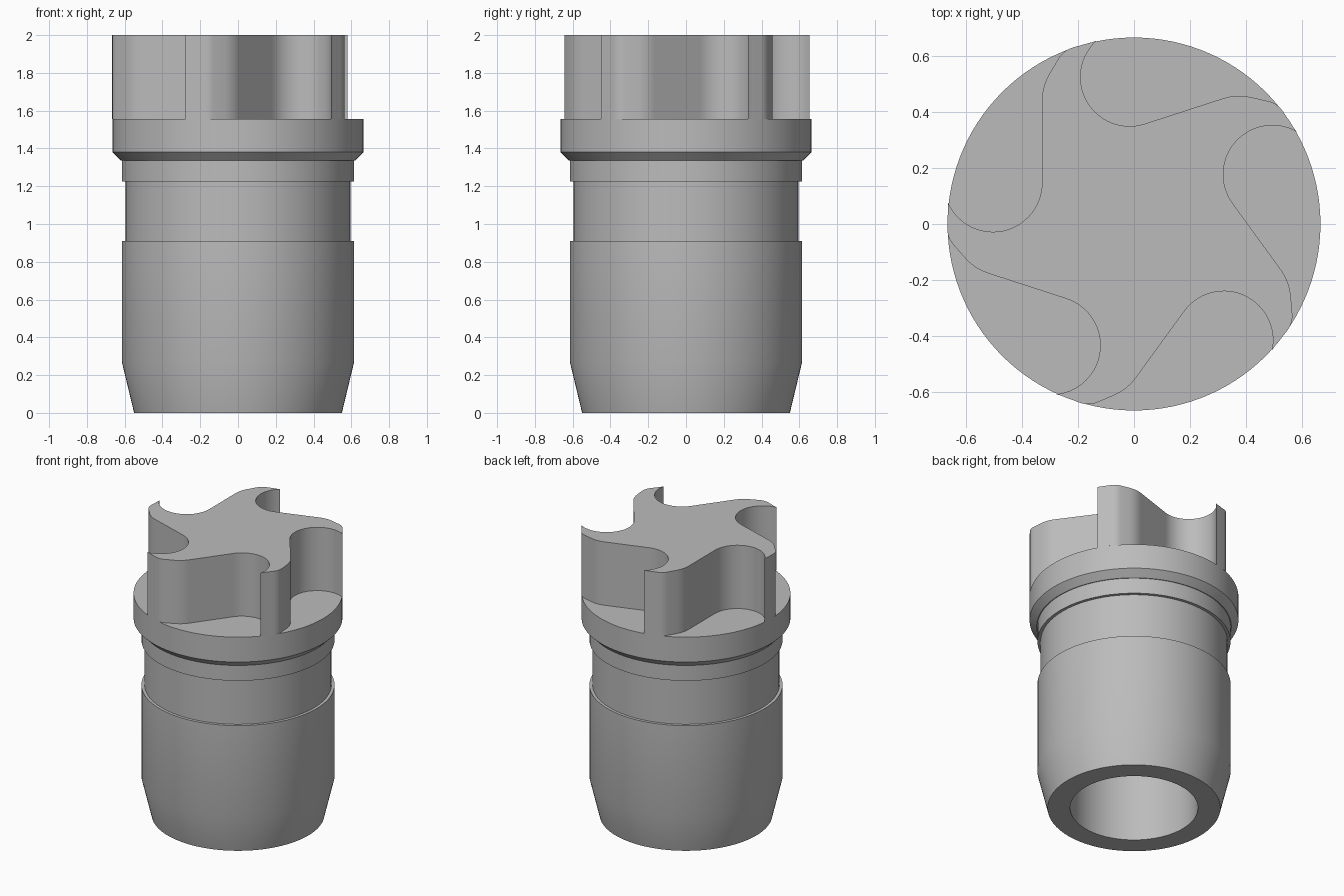
import bpy, bmesh, math
from mathutils import Matrix, Vector

cube = bpy.data.objects.get("Cube")
if cube:
    bpy.data.objects.remove(cube, do_unlink=True)

RIM = 0.665
FLOOR = 1.555
TOP = 2.0

grey = bpy.data.materials.new("plain_grey")
grey.use_nodes = True
grey.diffuse_color = (0.5, 0.5, 0.5, 1)
grey.node_tree.nodes["Principled BSDF"].inputs["Base Color"].default_value = (0.5, 0.5, 0.5, 1)


def finish(bm, name):
    bmesh.ops.remove_doubles(bm, verts=bm.verts, dist=1e-5)
    bmesh.ops.recalc_face_normals(bm, faces=bm.faces)
    mesh = bpy.data.meshes.new(name)
    bm.to_mesh(mesh)
    bm.free()
    mesh.materials.append(grey)
    obj = bpy.data.objects.new(name, mesh)
    bpy.context.collection.objects.link(obj)
    bpy.ops.object.select_all(action='DESELECT')
    obj.select_set(True)
    bpy.context.view_layer.objects.active = obj
    bpy.ops.object.shade_smooth_by_angle(angle=math.radians(25))
    return obj


def arc(cx, cy, r, a0, a1, n):
    return [Vector((cx + r * math.cos(math.radians(a0 + (a1 - a0) * i / n)),
                    cy + r * math.sin(math.radians(a0 + (a1 - a0) * i / n)), 0))
            for i in range(n + 1)]


def rounded(a, corner, b, n=6):
    """Soft corner as a quadratic curve."""
    a, c, b = (Vector((*p, 0)) for p in (a, corner, b))
    return [a.lerp(c, i / n).lerp(c.lerp(b, i / n), i / n) for i in range(n + 1)]


# Turned body: hollow sleeve, tapered foot, groove and chamfered collar
profile = [(0, 1.335), (0.407, 1.335), (0.407, 0), (0.55, 0), (0.615, 0.27),
           (0.615, 0.91), (0.595, 0.91), (0.595, 1.225), (0.615, 1.225),
           (0.615, 1.335), (0.62, 1.335), (RIM, 1.38), (RIM, FLOOR), (0, FLOOR)]
bm = bmesh.new()
ring = [bm.verts.new((r, 0, z)) for r, z in profile]
edges = [bm.edges.new(pair) for pair in zip(ring, ring[1:])]
bmesh.ops.spin(bm, geom=ring + edges, cent=(0, 0, 0), axis=(0, 0, 1),
               angle=math.tau, steps=120, use_duplicate=False)
finish(bm, "sleeve_body")

# Rotor: one scooped pocket and blade tip, repeated five times around
pocket = arc(-0.503, 0.147, 0.175, 204, 360, 28)
pocket += rounded((-0.328, 0.44), (-0.328, 0.49), (-0.302, 0.535))
pocket += rounded((-0.268, 0.592), (-0.248, 0.625), (-0.2, 0.634))
tip_start = math.degrees(math.atan2(0.634, -0.2))
tip_end = math.degrees(math.atan2(pocket[0].y, pocket[0].x)) % 360 - 72
pocket += arc(0, 0, RIM, tip_start, tip_end, 4)[1:-1]

outline = []
for i in range(5):
    turn = Matrix.Rotation(math.radians(-72 * i), 3, 'Z')
    outline += [turn @ p for p in pocket]

bm = bmesh.new()
low = [bm.verts.new((p.x, p.y, FLOOR)) for p in outline]
high = [bm.verts.new((p.x, p.y, TOP)) for p in outline]
for i in range(len(low)):
    j = (i + 1) % len(low)
    bm.faces.new((low[i], low[j], high[j], high[i]))
bm.faces.new(high)
bm.faces.new(low[::-1])
finish(bm, "five_blade_rotor")
